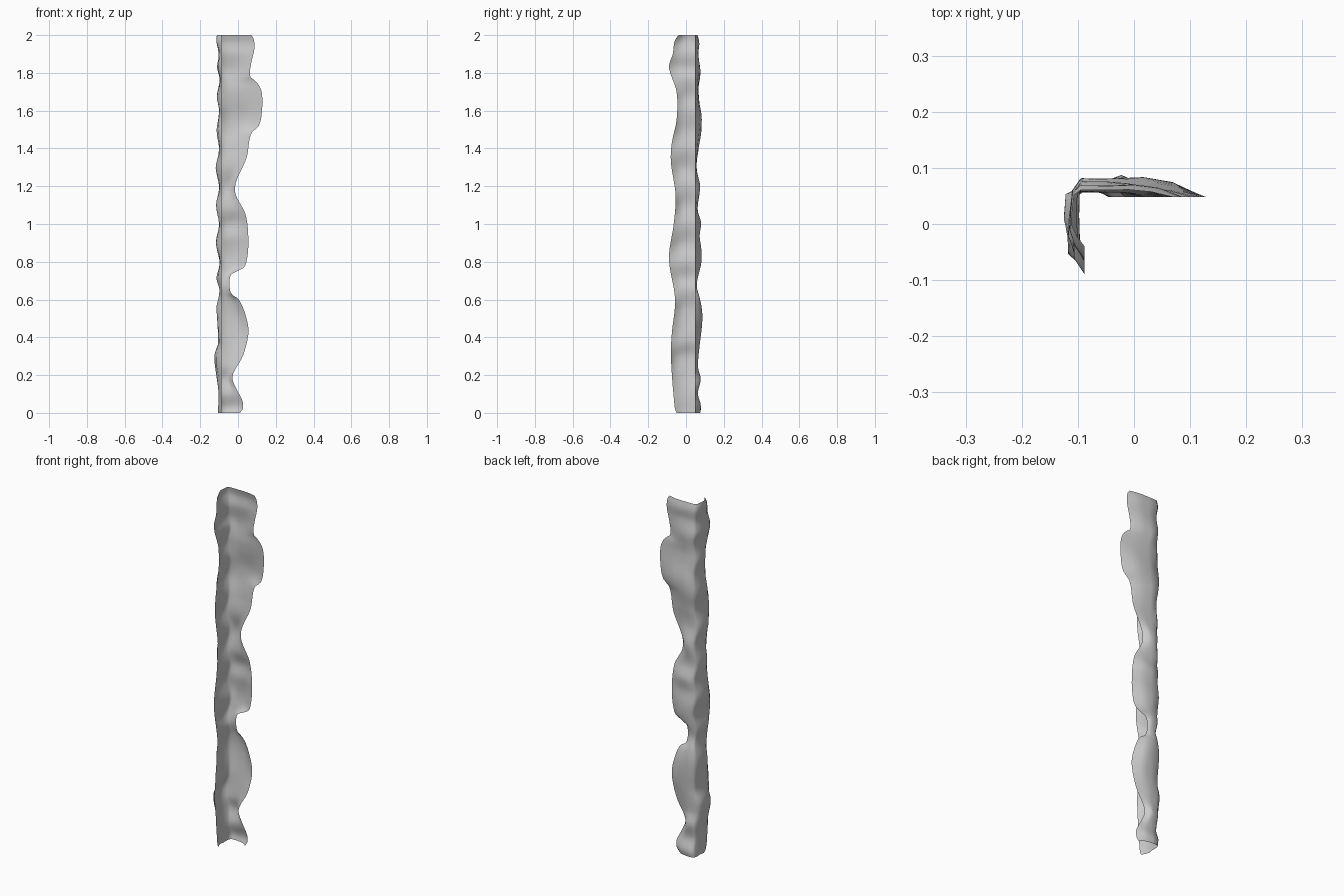
import bpy, math
from mathutils import Vector, noise

cube = bpy.data.objects.get("Cube")
if cube:
    bpy.data.objects.remove(cube, do_unlink=True)

HEIGHT, ROWS = 2.0, 125
CORNER_X, CORNER_Y = -0.088, 0.048

# Edge outlines and bulges up the height: (height, offset) in hundredths
WIDE_EDGE = [(0, 1), (2, 2.5), (6, 2.5), (13, -1), (18, -3), (22, -2), (30, 2.5), (42, 5.5),
             (50, 4.5), (60, 0.5), (63, -3.5), (70, -4.5), (74, -3), (76, 2), (79, 4.2),
             (90, 5.5), (105, 4), (115, -1), (120, -1.5), (125, 0), (135, 4.5), (148, 7),
             (152, 11), (160, 12.7), (170, 12.5), (175, 10), (78 + 100, 6.5), (185, 7),
             (193, 8.7), (198, 8.3), (200, 7)]
NARROW_EDGE = [(0, -5), (3, -6), (30, -8), (42, -7.5), (60, -5.8), (82, -9), (100, -6.5),
               (115, -5.5), (133, -8), (143, -7.5), (155, -5), (170, -5), (183, -9),
               (190, -7), (197, -6), (200, -4)]
SIDE_BULGE = [(0, 2), (8, 1.5), (20, 3), (30, 4.5), (38, 2), (55, 3), (65, 1.2), (72, 2.8),
              (80, 1.2), (90, 3), (100, 1.5), (110, 3), (120, 1.6), (130, 3), (140, 1.5),
              (150, 3), (160, 1.5), (168, 2.7), (177, 1.2), (183, 2.7), (190, 1.7),
              (197, 3), (200, 2.5)]
BACK_BULGE = [(0, 3), (3, 3.7), (10, 1.5), (18, 3), (25, 1.5), (50, 3.9), (60, 3), (68, 1),
              (83, 4), (93, 2.7), (100, 3.4), (108, 1.5), (120, 2.8), (130, 1), (140, 2),
              (153, 3.9), (170, 2), (180, 3.3), (190, 1.8), (196, 2.5), (200, 1.5)]


def sample(points, z):
    """Smooth curve through the points, read at height z."""
    h = z * 100
    i = 0
    while i < len(points) - 2 and points[i + 1][0] < h:
        i += 1

    def slope(k):
        a, b = points[max(k - 1, 0)], points[min(k + 1, len(points) - 1)]
        return (b[1] - a[1]) / (b[0] - a[0])

    (ha, va), (hb, vb) = points[i], points[i + 1]
    span = hb - ha
    t = (h - ha) / span
    s = t * t * (3 - 2 * t)
    tangents = t * (1 - t) ** 2 * slope(i) - t * t * (1 - t) * slope(i + 1)
    return (va + (vb - va) * s + tangents * span) / 100


def section(z):
    """Open L-shaped cross-section, from the narrow wing tip to the wide wing tip."""
    wide, narrow = sample(WIDE_EDGE, z), sample(NARROW_EDGE, z)
    side, back = sample(SIDE_BULGE, z), sample(BACK_BULGE, z)

    def rough(k):
        return 0.85 + 0.35 * noise.noise(Vector((k * 0.9, 3.3, z * 9)))

    points = [(CORNER_X, narrow)]
    for k, (t, f) in enumerate([(0.2, 0.7), (0.45, 1), (0.7, 0.95)]):
        points.append((CORNER_X - side * f * min(1, rough(k)),
                       narrow + (CORNER_Y - narrow) * t))
    points.append((CORNER_X - side * 0.75, CORNER_Y + back * 0.3))
    points.append((CORNER_X - side * 0.25, CORNER_Y + back * 0.85))
    for k, (t, f) in enumerate([(0.25, 0.95), (0.5, 1), (0.75, 0.7)]):
        points.append((CORNER_X + (wide - CORNER_X) * t,
                       CORNER_Y + back * f * min(1, rough(k + 5))))
    points.append((wide, CORNER_Y))
    return [(x, y, z) for x, y in points]


# Rough corner shell, lofted up the height
rings = [section(HEIGHT * r / ROWS) for r in range(ROWS + 1)]
cols = len(rings[0])
verts = [p for ring in rings for p in ring]
faces = []
for r in range(ROWS):
    for c in range(cols - 1):
        a = r * cols + c
        faces.append((a, a + cols, a + cols + 1, a + 1))

mesh = bpy.data.meshes.new("corner_shell")
mesh.from_pydata(verts, [], faces)
mesh.update()
shell = bpy.data.objects.new("corner_shell", mesh)
bpy.context.scene.collection.objects.link(shell)
for face in mesh.polygons:
    face.use_smooth = True

# Plain pale grey
grey = bpy.data.materials.new("pale_grey")
grey.use_nodes = True
colour = (0.6, 0.6, 0.6, 1)
grey.diffuse_color = colour
grey.node_tree.nodes["Principled BSDF"].inputs["Base Color"].default_value = colour
mesh.materials.append(grey)
